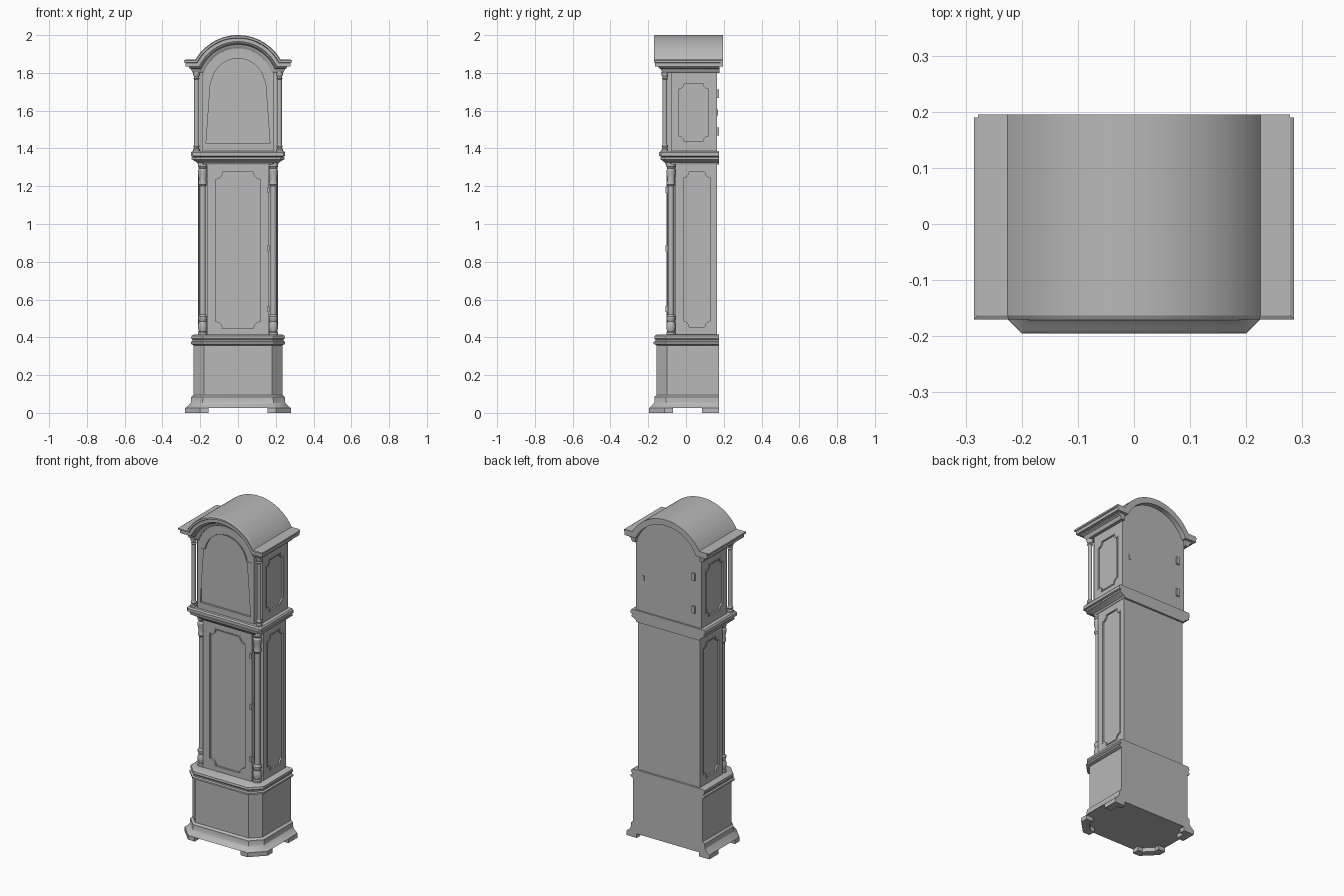
import bpy, bmesh, math

if "Cube" in bpy.data.objects:
    bpy.data.objects.remove(bpy.data.objects["Cube"])

wood = bpy.data.materials.new("grey_wood")
wood.diffuse_color = (0.48, 0.48, 0.48, 1)
wood.use_nodes = True
wood.node_tree.nodes["Principled BSDF"].inputs["Base Color"].default_value = wood.diffuse_color


def finish(name, bm, smooth=True):
    bmesh.ops.remove_doubles(bm, verts=bm.verts, dist=1e-5)
    bmesh.ops.recalc_face_normals(bm, faces=bm.faces)
    me = bpy.data.meshes.new(name)
    bm.to_mesh(me)
    bm.free()
    me.materials.append(wood)
    ob = bpy.data.objects.new(name, me)
    bpy.context.collection.objects.link(ob)
    if smooth:
        bpy.ops.object.select_all(action='DESELECT')
        bpy.context.view_layer.objects.active = ob
        ob.select_set(True)
        bpy.ops.object.shade_smooth_by_angle(angle=math.radians(30))
    return ob


def loft(name, rings, cap=True, smooth=True):
    """Skin a list of equal closed rings."""
    bm = bmesh.new()
    vs = [[bm.verts.new(p) for p in r] for r in rings]
    n = len(rings[0])
    for a, b in zip(vs, vs[1:]):
        for i in range(n):
            j = (i + 1) % n
            bm.faces.new((a[i], a[j], b[j], b[i]))
    if cap:
        bm.faces.new(vs[0])
        bm.faces.new(vs[-1])
    return finish(name, bm, smooth)


def plate(name, outlines, place, t0, t1):
    """Flat board between depths t0 and t1; later outlines are holes."""
    cu = bpy.data.curves.new(name + "_outline", 'CURVE')
    cu.dimensions, cu.fill_mode = '2D', 'BOTH'
    cu.extrude = abs(t1 - t0) / 2
    for pts in outlines:
        sp = cu.splines.new('POLY')
        sp.points.add(len(pts) - 1)
        for p, q in zip(sp.points, pts):
            p.co = (q[0], q[1], 0, 1)
        sp.use_cyclic_u = True
    tmp = bpy.data.objects.new(name + "_outline", cu)
    bpy.context.collection.objects.link(tmp)
    me = bpy.data.meshes.new_from_object(tmp)
    bpy.data.objects.remove(tmp)
    bm = bmesh.new()
    bm.from_mesh(me)
    for v in bm.verts:
        v.co = place(v.co.x, v.co.y, v.co.z + (t0 + t1) / 2)
    return finish(name, bm)


def front(u, v, w):
    return (u, w, v)


def flat(u, v, w):
    return (u, v, w)


def side(s):
    return lambda u, v, w: (s * w, u, v)


def rect(x0, x1, z0, z1):
    return [(x0, z0), (x1, z0), (x1, z1), (x0, z1)]


def notched(x0, x1, z0, z1, r):
    """Rectangle with scooped corners and small steps."""
    pts = []
    for cx, cz, a in ((x0, z0, 90), (x1, z0, 180), (x1, z1, 270), (x0, z1, 0)):
        for i in range(7):
            t = math.radians(a - 15 * i)
            pts.append((cx + r * math.cos(t), cz + r * math.sin(t)))
    return pts


def framed(name, edge, box, r, place, t0, t1):
    """Frame board with scooped opening and a raised bead around it."""
    x0, x1, z0, z1 = box
    out = 1 if t1 > t0 else -1
    b = 0.006
    hole = notched(x0, x1, z0, z1, r)
    plate(name + "_frame", [edge, hole], place, t0, t1)
    inner = notched(x0 + b, x1 - b, z0 + b, z1 - b, r)
    plate(name + "_bead", [hole, inner], place, t0, t1 + out * 0.003)


def tiers(name, rows, back=0.175):
    """Stacked moulding with chamfered front corners: rows of z, half width, front, chamfer."""
    return loft(name, [[(-w, back, z), (-w, f + c, z), (-w + c, f, z),
                        (w - c, f, z), (w, f + c, z), (w, back, z)]
                       for z, w, f, c in rows])


def turned(name, x, y, prof, n=24):
    return loft(name, [[(x + r * math.cos(math.tau * i / n), y + r * math.sin(math.tau * i / n), z)
                        for i in range(n)] for r, z in prof])


# arched outline shared by roof, cornice, case and door
def arch(d, w, n=36):
    r, h = 0.26 - d, 0.13 - d
    a0 = math.asin(h / r)
    arc = [(-r * math.cos(a0 + (math.pi - 2 * a0) * i / n),
            1.74 + r * math.sin(a0 + (math.pi - 2 * a0) * i / n)) for i in range(n + 1)]
    return [(-w, 1.87 - d)] + arc + [(w, 1.87 - d)]


# feet
for s in (-1, 1):
    plate("front_foot", [[(s * x, y) for x, y in (
        (.155, -.195), (.20, -.195), (.28, -.115), (.28, -.07),
        (.235, -.07), (.235, -.10), (.185, -.15), (.155, -.15))]], flat, 0, .026)
    plate("rear_foot", [[(s * x, y) for x, y in (
        (.28, .085), (.28, .175), (.21, .175), (.21, .14), (.235, .14), (.235, .085))]], flat, 0, .026)

# plinth and its mouldings
tiers("base_moulding", [(.025, .28, -.195, .08), (.033, .27, -.188, .075), (.045, .257, -.174, .068),
                        (.055, .25, -.168, .063), (.085, .248, -.167, .062), (.095, .235, -.155, .055)])
tiers("base_box", [(.09, .235, -.155, .055), (.365, .235, -.155, .055)])
tiers("base_top_moulding", [(.358, .235, -.155, .055), (.366, .25, -.172, .063), (.376, .25, -.172, .063),
                            (.380, .241, -.162, .058), (.388, .241, -.162, .058), (.395, .248, -.168, .062),
                            (.408, .246, -.166, .062), (.414, .235, -.155, .055)])

# trunk with notched front corners
plate("trunk", [[(-.202, .163), (-.202, -.055), (-.165, -.055), (-.165, -.092),
                 (.165, -.092), (.165, -.055), (.202, -.055), (.202, .163)]], flat, .41, 1.33)
framed("trunk_door", rect(-.165, .165, .41, 1.325), (-.125, .125, .44, 1.28), .038, front, -.092, -.10)
column = [(.024, .41), (.024, .425), (.019, .43), (.024, .445), (.024, .47), (.018, .485), (.024, .50),
          (.024, .51), (.016, .52), (.016, 1.20), (.023, 1.21), (.023, 1.22), (.018, 1.235),
          (.024, 1.265), (.024, 1.285), (.018, 1.295), (.025, 1.305), (.025, 1.325)]
for s in (-1, 1):
    framed("trunk_side", rect(-.055, .163, .41, 1.325), (-.02, .135, .45, 1.28), .03, side(s), .202, .209)
    turned("trunk_column", s * .187, -.080, column)
for z in (.55, .87, 1.18):
    plate("trunk_hinge", [rect(.155, .168, z - .015, z + .015)], front, -.095, -.109)

# moulding between trunk and hood
tiers("waist_moulding", [(1.315, .212, -.108, .03), (1.325, .216, -.112, .03), (1.335, .232, -.124, .025),
                         (1.342, .245, -.135, .02), (1.352, .245, -.135, .02), (1.356, .238, -.13, .015),
                         (1.360, .25, -.142, .01), (1.378, .25, -.142, .01), (1.386, .243, -.135, .01)])

# hood case, door and corner columns
plate("hood_case", [[(-.213, 1.38)] + arch(.035, .213) + [(.213, 1.38)]], front, -.08, .165)
door = [(-.19, 1.385)] + arch(.068, .19) + [(.19, 1.385)]
plate("hood_door_core", [door], front, -.08, -.109)


def window(b):
    r = .147 - b
    a0 = math.asin((.02 + b * .3) / r)
    arc = [(-r * math.cos(a0 + (math.pi - 2 * a0) * i / 28),
            1.735 + r * math.sin(a0 + (math.pi - 2 * a0) * i / 28)) for i in range(29)]
    z = arc[0][1]
    return [(-.175 + b, 1.42 + b), (-.175 + b, z)] + arc + [(.175 - b, z), (.175 - b, 1.42 + b)]


plate("hood_door_frame", [door, window(0)], front, -.109, -.118)
plate("hood_door_bead", [window(0), window(.006)], front, -.109, -.121)
post = [(.018, 1.384), (.018, 1.396), (.013, 1.402), (.017, 1.412), (.012, 1.42), (.012, 1.765),
        (.016, 1.77), (.012, 1.778), (.018, 1.79), (.018, 1.805)]
for s in (-1, 1):
    framed("hood_side", rect(-.08, .165, 1.38, 1.81), (-.045, .125, 1.43, 1.75), .03, side(s), .213, .220)
    turned("hood_column", s * .22, -.112, post)
for z in (1.49, 1.69):
    plate("rear_hinge", [rect(-.18, -.16, z - .022, z + .022)], front, .16, .174)
plate("rear_latch", [rect(.165, .173, 1.575, 1.605)], front, .16, .170)

# arched roof shell
plate("roof", [arch(0, .278) + arch(.035, .278)[::-1]], front, -.163, .195)

# cornice swept along the sides and over the arch: drop, projection
profile = [(0, .043), (.004, .05), (.014, .05), (.018, .04), (.024, .033), (.028, .022), (.034, .02),
           (.038, .026), (.044, .024), (.05, .013), (.06, .010), (.07, .003), (.07, -.02), (.02, -.02)]
paths = []
for d, o in profile:
    w, y = .235 + o, -(.12 + o)
    pts = arch(d, w)
    back = .19 if d < .016 else .178
    paths.append([(-w, back, 1.87 - d)] + [(x, y, z) for x, z in pts] + [(w, back, 1.87 - d)])
loft("cornice", [list(ring) for ring in zip(*paths)])
